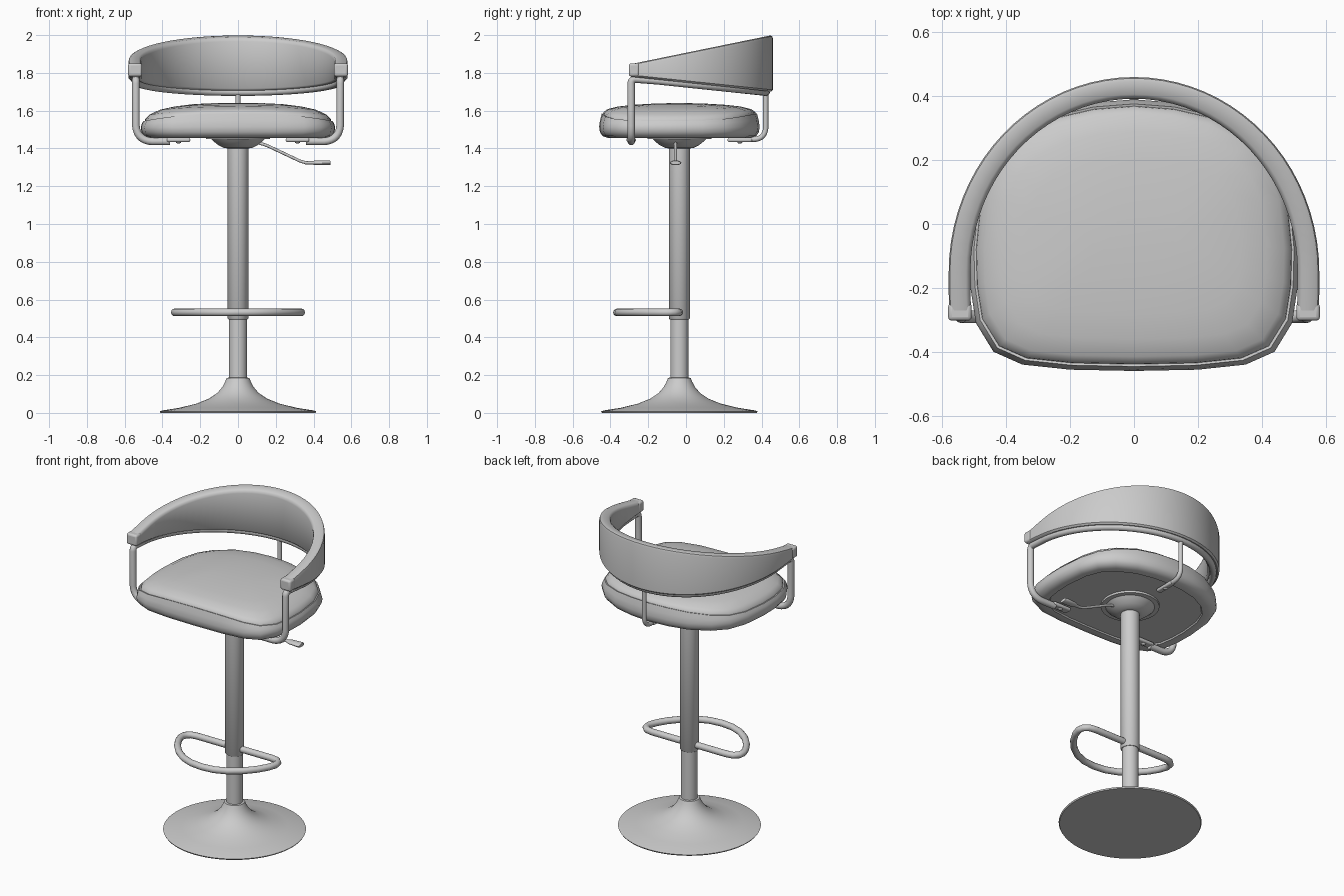
import bpy, bmesh, math
from mathutils import Vector

if "Cube" in bpy.data.objects:
    bpy.data.objects.remove(bpy.data.objects["Cube"])

CY = -0.035          # y of the pedestal axis


def make(name, verts, faces, angle=40):
    me = bpy.data.meshes.new(name)
    me.from_pydata(verts, [], faces)
    bm = bmesh.new()
    bm.from_mesh(me)
    bmesh.ops.recalc_face_normals(bm, faces=bm.faces)
    bm.to_mesh(me)
    bm.free()
    ob = bpy.data.objects.new(name, me)
    bpy.context.collection.objects.link(ob)
    bpy.ops.object.select_all(action='DESELECT')
    ob.select_set(True)
    bpy.context.view_layer.objects.active = ob
    bpy.ops.object.shade_smooth_by_angle(angle=math.radians(angle))
    return ob


def loft(name, rings, angle=40):
    """Skin a list of equal closed rings and cap both ends."""
    n = len(rings[0])
    verts = [v for r in rings for v in r]
    faces = [(k*n + i, k*n + (i+1) % n, (k+1)*n + (i+1) % n, (k+1)*n + i)
             for k in range(len(rings)-1) for i in range(n)]
    faces += [tuple(range(n)), tuple(range(len(verts)-n, len(verts)))]
    return make(name, verts, faces, angle)


def lathe(name, profile, n=48):
    return loft(name, [[(r*math.cos(2*math.pi*i/n), CY + r*math.sin(2*math.pi*i/n), z)
                        for i in range(n)] for r, z in profile])


def fillet(pts, radii, steps=7):
    """Round the inner corners of a path; radius 0 keeps the point."""
    out = []
    for i, (p, r) in enumerate(zip(pts, radii)):
        p = Vector(p)
        if r == 0:
            out.append(p)
            continue
        a = p + (Vector(pts[i-1]) - p).normalized()*r
        b = p + (Vector(pts[i+1]) - p).normalized()*r
        for k in range(steps+1):
            t = k/steps
            out.append(a*(1-t)**2 + p*2*t*(1-t)*0.85 + (a+b)*0.15*t*(1-t) + b*t*t)
    return out


def tube(name, pts, r, cyclic=False):
    cu = bpy.data.curves.new(name, 'CURVE')
    cu.dimensions = '3D'
    cu.bevel_depth, cu.bevel_resolution, cu.use_fill_caps = r, 4, True
    sp = cu.splines.new('POLY')
    sp.points.add(len(pts)-1)
    for q, p in zip(sp.points, pts):
        q.co = (*p, 1)
    sp.use_cyclic_u = cyclic
    sp.use_smooth = True
    ob = bpy.data.objects.new(name, cu)
    bpy.context.collection.objects.link(ob)
    return ob


def box(name, loc, size, bevel):
    bpy.ops.mesh.primitive_cube_add(size=1, location=loc)
    ob = bpy.context.object
    ob.name = name
    ob.scale = size
    bpy.ops.object.transform_apply(location=False, rotation=False, scale=True)
    m = ob.modifiers.new('bevel', 'BEVEL')
    m.width, m.segments = bevel, 3
    bpy.ops.object.shade_smooth_by_angle(angle=math.radians(40))
    return ob


# Pedestal: trumpet base, thin post, outer sleeve, hub
lathe('base', [(0.41, 0), (0.415, 0.008), (0.40, 0.013), (0.31, 0.027), (0.22, 0.049), (0.155, 0.075),
               (0.11, 0.105), (0.082, 0.138), (0.068, 0.165), (0.06, 0.185), (0.048, 0.187)], 64)
lathe('post', [(0.048, 0.15), (0.048, 0.52)])
lathe('column_sleeve', [(0.051, 0.495), (0.055, 0.5), (0.055, 1.43)])
lathe('hub', [(0.055, 1.40), (0.075, 1.403), (0.105, 1.418), (0.13, 1.438), (0.142, 1.45), (0.17, 1.451), (0.17, 1.465)])

# Seat cushion: half outline mirrored, stacked as inset rings with a seam groove
half = [(0, -0.46), (0.2, -0.456), (0.35, -0.44), (0.44, -0.40), (0.495, -0.31), (0.512, -0.2), (0.515, -0.08),
        (0.498, 0.09), (0.455, 0.205), (0.38, 0.285), (0.26, 0.35), (0.13, 0.38), (0, 0.39)]
outline = half + [(-x, y) for x, y in half[-2:0:-1]]
# inset, height, how strongly the ring droops towards the sides
layers = [(0.085, 1.464, 0), (0.08, 1.456, 0), (0.045, 1.456, 0), (0.018, 1.466, 0), (0.004, 1.487, 0),
          (0, 1.515, 0.1), (0.005, 1.55, 0.5), (0.014, 1.585, 1), (0.021, 1.583, 1), (0.023, 1.593, 1),
          (0.045, 1.608, 0.9), (0.10, 1.622, 0.7), (0.18, 1.631, 0.6), (0.28, 1.637, 0.4), (0.38, 1.64, 0.2)]
rings = []
for d, z, w in layers:
    ring = []
    for x, y in outline:
        px = x*(1 - d/0.515)
        py = CY + (y - CY)*(1 - d/0.425)
        ring.append((px, py, z - w*0.04*abs(px/0.5)**2.5))
    rings.append(ring)
loft('seat', rings, 50)


# Backrest plan: half ellipse with straight arms
def plan(inset, end=-0.29, n=40):
    a, b = 0.58 - inset, 0.61 - inset
    pts = [(a - 0.003, end), (a, -0.22)]
    pts += [(a*math.cos(math.pi*i/n), -0.15 + b*math.sin(math.pi*i/n)) for i in range(n+1)]
    return pts + [(-a, -0.22), (-a + 0.003, end)]


def top_z(y):
    return 1.845 + (y + 0.3)*0.205


def low_z(y):
    return 1.778 - (y + 0.3)*0.105


# Backrest: rounded section swept along the plan, from tall back to low arm ends
section = [(0, 0, 0.012), (0, 1, -0.018), (0.004, 1, -0.005), (0.014, 1, 0), (0.054, 1, 0), (0.064, 1, -0.006),
           (0.068, 1, -0.02), (0.068, 0, 0.012), (0.058, 0, 0.002), (0.01, 0, 0.002)]
lines = [plan(d) for d, _, _ in section]
loft('backrest', [[(*ln[i], (top_z if up else low_z)(ln[i][1]) + dz)
                   for ln, (_, up, dz) in zip(lines, section)] for i in range(len(lines[0]))], 45)
for s, side in ((1, 'right'), (-1, 'left')):
    box(side + '_arm_cap', (s*0.545, -0.275, 1.816), (0.074, 0.055, 0.07), 0.012)

# Bent tube frame: under the seat, up the arms and around below the backrest
arc = [(x, y, low_z(y) - 0.004) for x, y in plan(0.036, -0.29)[2:-2]]
zt = low_z(-0.29) - 0.008
ends = [[(s*0.36, -0.29, 1.437), (s*0.541, -0.29, 1.437), (s*0.541, -0.29, zt)] for s in (1, -1)]
tube('arm_frame', fillet(ends[0] + arc + ends[1][::-1],
                         [0, 0.085, 0.025] + [0]*len(arc) + [0.025, 0.085, 0]), 0.02)
tube('back_support', fillet([(0, 0.32, 1.448), (0, 0.422, 1.448), (0, 0.422, 1.70)], [0, 0.06, 0]), 0.014)

# Flattened mounting tabs with screws
for name, x, y, sx, sy in (('right', 0.315, -0.29, 0.125, 0.05), ('left', -0.315, -0.29, 0.125, 0.05),
                           ('back', 0, 0.285, 0.036, 0.13)):
    box(name + '_mount_tab', (x, y, 1.445), (sx, sy, 0.022), 0.009)
    bpy.ops.mesh.primitive_uv_sphere_add(segments=16, ring_count=8, radius=0.014, location=(x, y, 1.434))
    bpy.context.object.name = name + '_mount_screw'
    bpy.context.object.scale.z = 0.6
    bpy.ops.object.shade_smooth()

# Footrest: closed D-shaped ring through the column
right = [(0.16, CY), (0.26, CY), (0.305, -0.042), (0.33, -0.066), (0.335, -0.10), (0.318, -0.15), (0.282, -0.21),
         (0.225, -0.275), (0.155, -0.327), (0.08, -0.357)]
loop = right + [(0, -0.366)] + [(-x, y) for x, y in right[::-1]]
tube('footrest', [(x, y, 0.532) for x, y in loop], 0.02, True)

# Height lever and paddle handle
tube('lever', fillet([(0.08, -0.055, 1.435), (0.14, -0.055, 1.422), (0.35, -0.055, 1.323), (0.42, -0.055, 1.323)],
                     [0, 0.03, 0.03, 0]), 0.008)
loft('lever_handle', [[(x, -0.055 + w*math.cos(t*math.pi/8), 1.324 + h*math.sin(t*math.pi/8)) for t in range(16)]
                      for x, w, h in ((0.355, 0.009, 0.008), (0.39, 0.012, 0.009), (0.41, 0.024, 0.012),
                                      (0.48, 0.03, 0.013), (0.49, 0.026, 0.01))])
